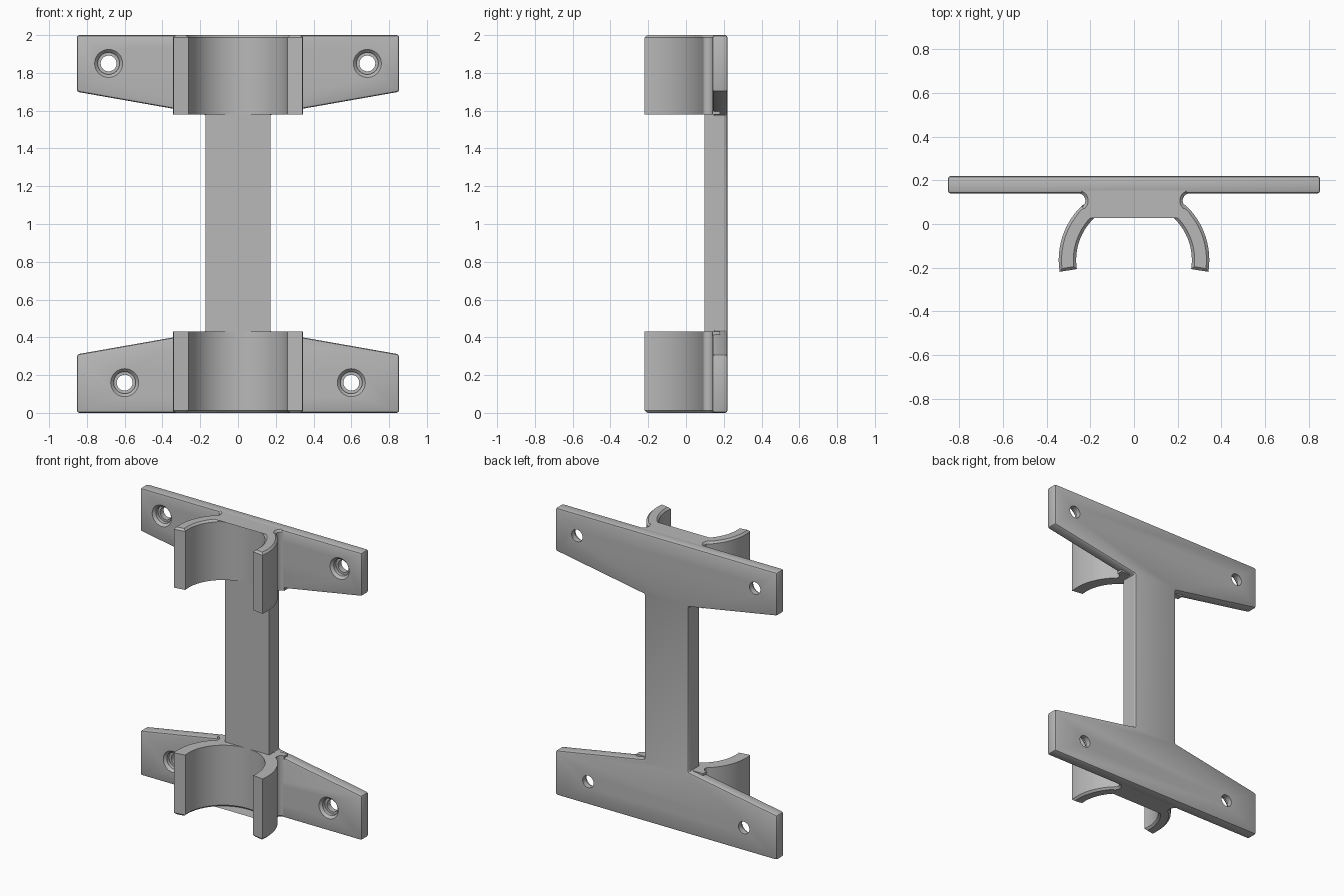
import bpy, bmesh
from math import sin, cos, pi, radians
from mathutils import Matrix, Vector

if "Cube" in bpy.data.objects:
    bpy.data.objects.remove(bpy.data.objects["Cube"], do_unlink=True)

GREY = (0.48, 0.48, 0.48, 1)
grey = bpy.data.materials.new("plain grey")
grey.use_nodes = True
grey.diffuse_color = GREY
grey.node_tree.nodes["Principled BSDF"].inputs["Base Color"].default_value = GREY

BACK, FRONT = 0.22, 0.14       # back and front faces of the mounting plate
CHAMFER = 0.013


def finish(name, bm):
    bmesh.ops.recalc_face_normals(bm, faces=bm.faces[:])
    mesh = bpy.data.meshes.new(name)
    bm.to_mesh(mesh)
    bm.free()
    mesh.materials.append(grey)
    obj = bpy.data.objects.new(name, mesh)
    bpy.context.collection.objects.link(obj)
    return obj


def activate(obj):
    bpy.ops.object.select_all(action='DESELECT')
    obj.select_set(True)
    bpy.context.view_layer.objects.active = obj


def smooth(obj):
    activate(obj)
    bpy.ops.object.shade_smooth_by_angle(angle=radians(30))


def prism(points, direction):
    """Extrude a closed outline of 3D points along a direction."""
    bm = bmesh.new()
    face = bm.faces.new([bm.verts.new(p) for p in points])
    grown = bmesh.ops.extrude_face_region(bm, geom=[face], use_keep_orig=True)
    moved = [g for g in grown["geom"] if isinstance(g, bmesh.types.BMVert)]
    bmesh.ops.translate(bm, verts=moved, vec=direction)
    bmesh.ops.recalc_face_normals(bm, faces=bm.faces[:])
    return bm


def arc(cx, cy, r, start, end, n):
    angles = [radians(start + (end - start) * i / n) for i in range(n + 1)]
    return [(cx + r * cos(a), cy + r * sin(a)) for a in angles]


# Back plate: two tapered arms joined by a narrow web
half = [(0.853, 0), (0.853, 0.31), (0.17, 0.43),
        (0.17, 1.58), (0.853, 1.70), (0.853, 2)]
outline = half + [(-x, z) for x, z in reversed(half)]
bm = prism([(x, FRONT, z) for x, z in outline], (0, BACK - FRONT, 0))
bmesh.ops.bevel(bm, geom=bm.edges[:], offset=CHAMFER, segments=2,
                profile=0.5, affect='EDGES')
plate = finish("back_plate", bm)

# Counterbored screw holes, cut from lathed plugs
plug = [(0, 0.12), (0.093, 0.12), (0.058, 0.157), (0.058, 0.182),
        (0.042, 0.182), (0.042, 0.25), (0, 0.25)]
bm = bmesh.new()
for hx, hz in ((0.685, 1.85), (-0.685, 1.85), (0.6, 0.16), (-0.6, 0.16)):
    verts = [bm.verts.new((hx + r, y, hz)) for r, y in plug]
    edges = [bm.edges.new(pair) for pair in zip(verts, verts[1:])]
    bmesh.ops.spin(bm, geom=verts + edges, cent=(hx, 0, hz), axis=(0, 1, 0),
                   angle=2 * pi, steps=32)
bmesh.ops.remove_doubles(bm, verts=bm.verts[:], dist=0.0005)
cutter = finish("hole_cutter", bm)
cutter.hide_render = True
cut = plate.modifiers.new("screw_holes", 'BOOLEAN')
cut.operation = 'DIFFERENCE'
cut.solver = 'EXACT'
cut.object = cutter
activate(plate)
bpy.ops.object.modifier_apply(modifier=cut.name)
bpy.data.objects.remove(cutter, do_unlink=True)
smooth(plate)

# Spine: flat-fronted bar between the clips
bm = bmesh.new()
bmesh.ops.create_cube(bm, size=1, matrix=Matrix.Translation((0, 0.152, 1.005))
                      @ Matrix.Diagonal((0.342, 0.106, 1.21, 1)))
finish("spine", bm)

# Clips: open C rings blended into the plate by a small fillet
CY, INNER, OUTER = -0.165, 0.265, 0.345
right = arc(0, CY, OUTER, -9, 48, 20) + arc(0.257, 0.107, 0.034, 225, 90, 10)
right.append((0.257, 0.18))
inside = arc(0, CY, INNER, 189, -9, 56)
profile = right + [(-x, y) for x, y in reversed(right)] + inside


def clip(name, z0, z1, chamfer_z):
    bm = prism([(x, y, z0) for x, y in profile], (0, 0, z1 - z0))
    rim = [e for e in bm.edges
           if all(abs(v.co.z - chamfer_z) < 0.001 for v in e.verts)]
    bmesh.ops.bevel(bm, geom=rim, offset=CHAMFER, segments=1, affect='EDGES')
    smooth(finish(name, bm))


clip("upper_clip", 1.58, 2, 2)
clip("lower_clip", 0, 0.43, 0)
